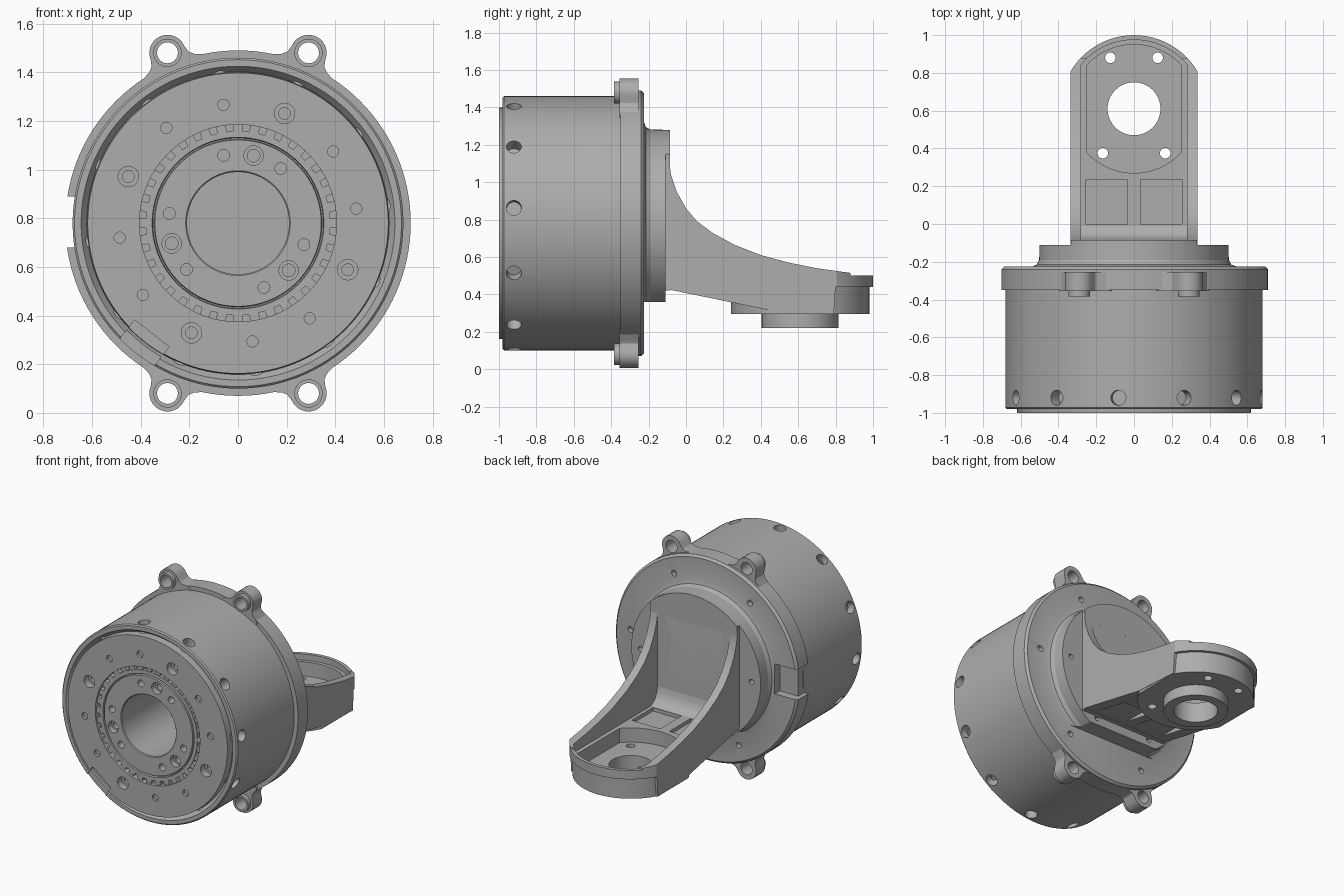
import bpy, bmesh, math
from mathutils import Matrix, Vector

cube = bpy.data.objects.get("Cube")
if cube:
    bpy.data.objects.remove(cube, do_unlink=True)

CZ = 0.78          # height of the drum axis
PY = 0.61          # centre of the output seat along y
grey = bpy.data.materials.new("machined grey")
grey.use_nodes = True
grey.diffuse_color = (0.42, 0.42, 0.42, 1)
grey.node_tree.nodes["Principled BSDF"].inputs["Base Color"].default_value = (0.42, 0.42, 0.42, 1)


def finish(name, bm):
    bmesh.ops.recalc_face_normals(bm, faces=bm.faces[:])
    mesh = bpy.data.meshes.new(name)
    bm.to_mesh(mesh)
    bm.free()
    mesh.materials.append(grey)
    obj = bpy.data.objects.new(name, mesh)
    bpy.context.collection.objects.link(obj)
    return obj


def prism(name, pts, axis, a, b):
    """Extrude a 2D outline along an axis from a to b."""
    place = {"x": lambda p: (a, p[0], p[1]),
             "y": lambda p: (p[0], a, p[1]),
             "z": lambda p: (p[0], p[1], a)}[axis]
    step = Vector([(b - a) * (axis == k) for k in "xyz"])
    bm = bmesh.new()
    face = bm.faces.new([bm.verts.new(place(p)) for p in pts])
    grown = bmesh.ops.extrude_face_region(bm, geom=[face])["geom"]
    bmesh.ops.translate(bm, vec=step, verts=[v for v in grown if isinstance(v, bmesh.types.BMVert)])
    return finish(name, bm)


def box(name, x, y, z):
    return prism(name, [(x[0], y[0]), (x[1], y[0]), (x[1], y[1]), (x[0], y[1])], "z", *z)


def circle(cx, cy, r, n=24):
    return [(cx + r * math.cos(2 * math.pi * i / n), cy + r * math.sin(2 * math.pi * i / n)) for i in range(n)]


def polar(r, deg):
    t = math.radians(deg)
    return r * math.cos(t), CZ + r * math.sin(t)


def lathe(name, profile, n=120):
    """Revolve a closed (radius, y) profile round the drum axis."""
    bm = bmesh.new()
    rings = []
    for i in range(n):
        t = 2 * math.pi * i / n
        rings.append([bm.verts.new((r * math.cos(t), y, CZ + r * math.sin(t))) for r, y in profile])
    m = len(profile)
    for i in range(n):
        p, q = rings[i], rings[(i + 1) % n]
        for j in range(m):
            k = (j + 1) % m
            bm.faces.new((p[j], p[k], q[k], q[j]))
    return finish(name, bm)


def boolean(obj, cutters, op="DIFFERENCE"):
    for c in cutters:
        c.hide_render = True
        mod = obj.modifiers.new("cut", "BOOLEAN")
        mod.object, mod.operation, mod.solver = c, op, "EXACT"
    deps = bpy.context.evaluated_depsgraph_get()
    mesh = bpy.data.meshes.new_from_object(obj.evaluated_get(deps))
    obj.modifiers.clear()
    obj.data = mesh
    for c in cutters:
        bpy.data.objects.remove(c, do_unlink=True)


def hole_y(r, deg, size, y0, y1):
    return prism("cutter", circle(*polar(r, deg), size), "y", y0, y1)


def seat_outline(r, w, back=None, n=24):
    """Circle round the seat clipped to half width w, or run straight to y = back."""
    a = math.acos(w / r)
    arc = [a + (math.pi - 2 * a) * i / n for i in range(n + 1)]
    pts = [(r * math.cos(t), PY + r * math.sin(t)) for t in arc]
    if back is None:
        return pts + [(-x, 2 * PY - y) for x, y in pts]
    return pts + [(-w, back), (w, back)]


# Drum housing with front groove, face screws and radial screws
housing = lathe("drum_housing", [(0.405, -1), (0.618, -1), (0.622, -0.95), (0.645, -0.98), (0.672, -0.98),
                                 (0.68, -0.972), (0.68, -0.33), (0.405, -0.33)])
cuts = []
for k in range(12):
    deg = 7 + 30 * k
    big = k % 3 == 2
    cuts.append(hole_y(0.49, deg, 0.042 if big else 0.023, -1.1, -0.95 if big else -0.98))
    if big:
        cuts.append(hole_y(0.49, deg, 0.024, -1.1, -0.85))
    radial = prism("cutter", circle(0, -0.92, 0.04), "z", 0.61, 0.8)
    radial.data.transform(Matrix.Translation((0, 0, CZ)) @ Matrix.Rotation(math.radians(90 - deg), 4, "Y"))
    cuts.append(radial)
slot = box("cutter", (-0.09, 0.09), (-1.1, -0.965), (0.575, 0.75))
slot.data.transform(Matrix.Translation((0, 0, CZ)) @ Matrix.Rotation(math.radians(90 - 232), 4, "Y"))
boolean(housing, cuts + [slot])

# Rotor with three groups of screws, and the bearing cage round it
rotor = lathe("rotor", [(0.21, -0.985), (0.215, -0.99), (0.342, -0.99), (0.345, -0.975), (0.35, -0.975),
                        (0.353, -0.99), (0.378, -0.99), (0.378, -0.2), (0.21, -0.2)])
cuts = []
for deg in (77, 197, 317):
    cuts += [hole_y(0.285, deg, 0.04, -1.1, -0.95), hole_y(0.285, deg, 0.026, -1.1, -0.9)]
    cuts += [hole_y(0.285, deg + s, 0.024, -1.1, -0.93) for s in (-25, 25)]
boolean(rotor, cuts)
lathe("bearing_race", [(0.37, -0.955), (0.41, -0.955), (0.41, -0.9), (0.37, -0.9)])
for k in range(36):
    tooth = box("bearing_cage_tooth", (-0.02, 0.02), (-0.985, -0.95), (0.376, 0.407))
    tooth.data.transform(Matrix.Translation((0, 0, CZ)) @ Matrix.Rotation(math.radians(10 * k), 4, "Y"))

# Rear flange and raised hub, notched on one side
flange = lathe("rear_flange", [(0.21, -0.34), (0.66, -0.34), (0.675, -0.35), (0.71, -0.35), (0.71, -0.24),
                               (0.695, -0.225), (0.545, -0.225), (0.515, -0.215), (0.502, -0.19),
                               (0.5, -0.11), (0.21, -0.11)])
cuts = [box("cutter", (-0.8, -0.53), (-0.28, 0), (0.68, 0.89)),
        box("cutter", (-0.8, -0.673), (-0.4, 0), (0.68, 0.89)),
        box("cutter", (-0.6, 0.6), (-0.224, 0), (0.1, 0.36))]
cuts += [hole_y(0.59, 60 * k + 5, 0.02, -0.26, 0) for k in range(6)]
cuts += [hole_y(0.43, 60 * k, 0.018, -0.16, 0) for k in range(6)]
boolean(flange, cuts)

# Four mounting ears with collars
for side, height in ((1, "upper"), (-1, "upper"), (1, "lower"), (-1, "lower")):
    ex, ez = 0.29 * side, (0.7 if height == "upper" else -0.7)
    out = Vector((ex, ez)).normalized()
    tan = Vector((-out.y, out.x))
    half = [(0.15, 0.675), (0.13, 0.698), (0.1, 0.712), (0.082, 0.73), (0.075, 0.757)]
    tip = [(0.075 * math.cos(t * math.pi / 12), 0.757 + 0.075 * math.sin(t * math.pi / 12)) for t in range(1, 12)]
    outline = [tan * u + out * v for u, v in half + tip + [(-u, v) for u, v in reversed(half)]]
    name = height + ("_left" if side > 0 else "_right")
    ear = prism(name + "_ear", [(p.x, p.y + CZ) for p in outline], "y", -0.355, -0.255)
    collar = prism(name + "_ear_collar", circle(ex, ez + CZ, 0.058, 32), "y", -0.385, -0.35)
    for part in (ear, collar):
        boolean(part, [prism("cutter", circle(ex, ez + CZ, 0.043), "y", -0.5, 0)])

# Bracket back plate with a triangular recess
plate_outline = [p for p in circle(0, CZ, 0.5, 120) if abs(p[0]) < 0.335 and p[1] > CZ]
plate = prism("bracket_back_plate", plate_outline + [(-0.335, 0.42), (0.335, 0.42)], "y", -0.135, -0.085)
tri = [(0.025, 1.08), (-0.025, 1.08), (-0.17, 0.72), (-0.15, 0.68), (0.15, 0.68), (0.17, 0.72)]
cuts = [prism("cutter", tri, "y", -0.11, 0)]
cuts += [prism("cutter", circle(x, z, 0.022), "y", -0.2, 0)
         for x, z in ((0.2, 1.06), (-0.2, 1.06), (0.23, 0.66), (-0.23, 0.66))]
boolean(plate, cuts)

# Bracket arm: curved side profile, trimmed to the plan outline and hollowed
arm = prism("bracket_arm", [(-0.11, 0.43), (0.45, 0.315), (0.79, 0.295), (0.8, 0.44), (1.02, 0.44), (1.02, 0.502),
                            (0.88, 0.502), (0.88, 0.515), (0.7, 0.54), (0.55, 0.57), (0.4, 0.61), (0.26, 0.665),
                            (0.14, 0.73), (0.06, 0.79), (0, 0.86), (-0.05, 0.95), (-0.08, 1.04),
                            (-0.095, 1.15), (-0.11, 1.15)], "x", -0.5, 0.5)
boolean(arm, [prism("cutter", seat_outline(0.39, 0.336, -0.12), "z", 0, 2)], "INTERSECT")


def seat_cuts():
    cuts = [prism("cutter", seat_outline(0.34, 0.25), "z", 0.36, 1.5),
            prism("cutter", circle(0, PY, 0.14, 64), "z", 0, 1)]
    return cuts + [prism("cutter", circle(x, y, 0.028), "z", 0, 1)
                   for x, y in ((0.125, 0.88), (-0.125, 0.88), (0.165, 0.375), (-0.165, 0.375))]


cuts = [prism("cutter", seat_outline(0.365, 0.28, -0.085), "z", 0.46, 1.5)]
for s in (-1, 1):
    x = sorted((0.035 * s, 0.255 * s))
    cuts += [box("cutter", x, (0, 0.235), (0.435, 0.6)), box("cutter", x, (-0.06, 0.21), (0, 0.415))]
boolean(arm, cuts + seat_cuts())
prism("arm_root_fillet", [(-0.09, 0.455), (0.0, 0.455), (-0.035, 0.47), (-0.065, 0.5), (-0.08, 0.54), (-0.09, 0.6)],
      "x", -0.29, 0.29)

# Round output seat and the boss below it
seat = prism("output_seat", seat_outline(0.37, 0.333), "z", 0.295, 0.44)
boolean(seat, seat_cuts())
boss = prism("output_boss", circle(0, PY, 0.205, 64), "z", 0.22, 0.3)
boolean(boss, [prism("cutter", circle(0, PY, 0.14, 64), "z", 0, 1)])

# Smooth the round surfaces, keep machined edges sharp
bpy.ops.object.select_all(action="DESELECT")
for obj in bpy.context.scene.objects:
    if obj.type == "MESH":
        obj.select_set(True)
        bpy.context.view_layer.objects.active = obj
bpy.ops.object.shade_smooth_by_angle(angle=math.radians(25))
